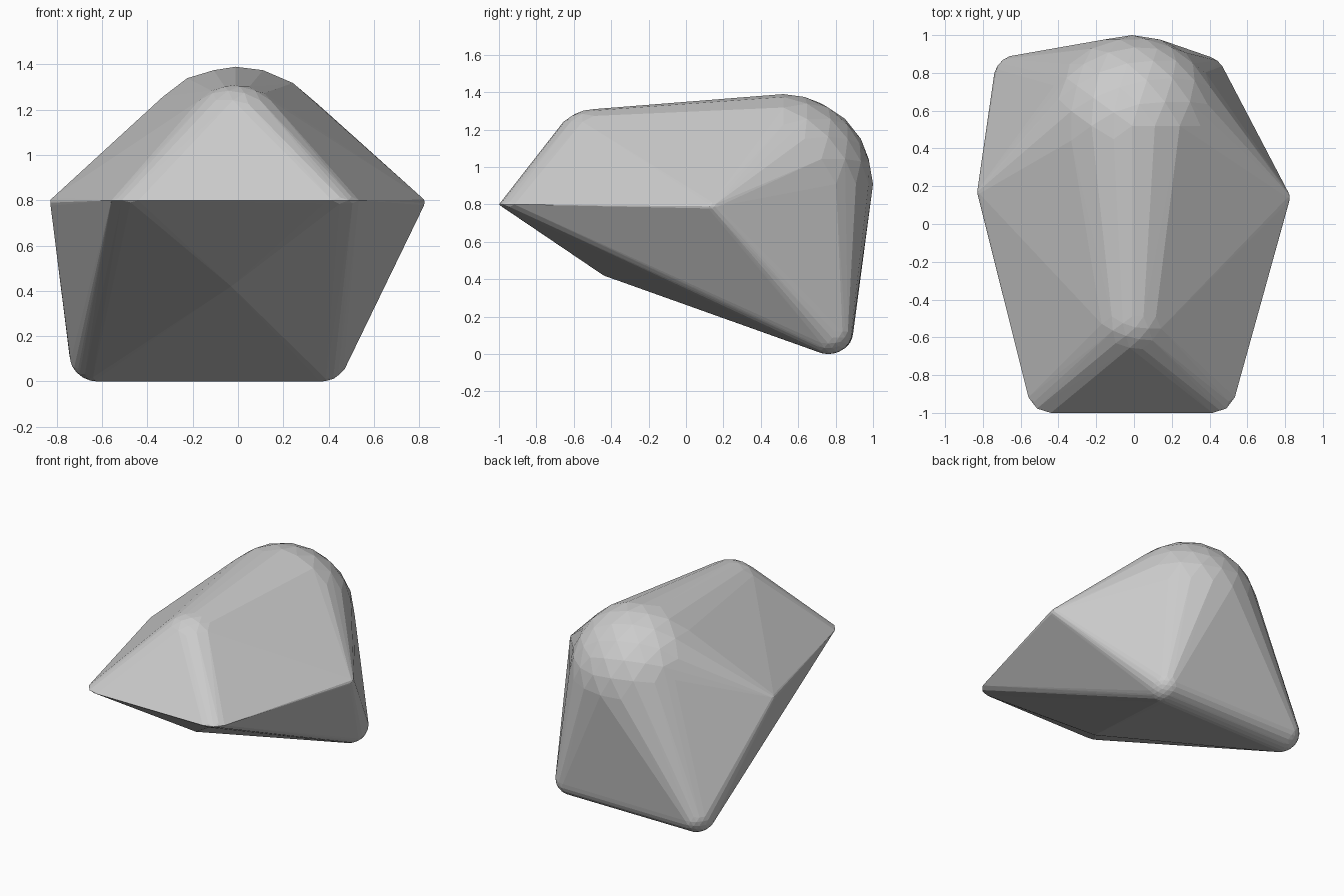
import bpy, bmesh
from mathutils import Matrix, Vector

if "Cube" in bpy.data.objects:
    bpy.data.objects.remove(bpy.data.objects["Cube"])

bm = bmesh.new()

def knob(center, radii, detail=3):
    """Rounded corner that the outer skin is stretched over."""
    m = Matrix.Translation(center) @ Matrix.Diagonal((*radii, 1))
    bmesh.ops.create_icosphere(bm, subdivisions=detail, radius=1, matrix=m)

# rounded crown, high at the back and lower at the front
knob((-0.01, 0.52, 0.91), (0.48, 0.48, 0.48))
knob((-0.01, -0.49, 1.065), (0.24, 0.24, 0.245))

# thin front corners
knob((-0.44, -0.88, 0.80), (0.125, 0.12, 0.02), 2)
knob((0.415, -0.88, 0.80), (0.125, 0.12, 0.03), 2)

# sharp side corners
knob((-0.81, 0.17, 0.79), (0.02, 0.03, 0.025), 2)
knob((0.80, 0.14, 0.79), (0.025, 0.04, 0.025), 2)

# rounded bottom rear corners
knob((-0.62, 0.76, 0.12), (0.125, 0.135, 0.12))
knob((0.37, 0.76, 0.12), (0.12, 0.13, 0.12))

# underside point
bm.verts.new((-0.03, -0.44, 0.42))

# stretch one convex skin over everything
hull = bmesh.ops.convex_hull(bm, input=bm.verts[:])
skin = {v for f in hull["geom"] if isinstance(f, bmesh.types.BMFace) for v in f.verts}
bmesh.ops.delete(bm, geom=[v for v in bm.verts if v not in skin], context='VERTS')
keep = {f for f in hull["geom"] if isinstance(f, bmesh.types.BMFace) and f.is_valid}
bmesh.ops.delete(bm, geom=[f for f in bm.faces if f not in keep], context='FACES')
bmesh.ops.recalc_face_normals(bm, faces=bm.faces[:])

# stand it on the ground
low = min(v.co.z for v in bm.verts)
bmesh.ops.translate(bm, verts=bm.verts[:], vec=Vector((0, 0, -low)))

mesh = bpy.data.meshes.new("boulder")
bm.to_mesh(mesh)
bm.free()
bpy.context.collection.objects.link(bpy.data.objects.new("boulder", mesh))
